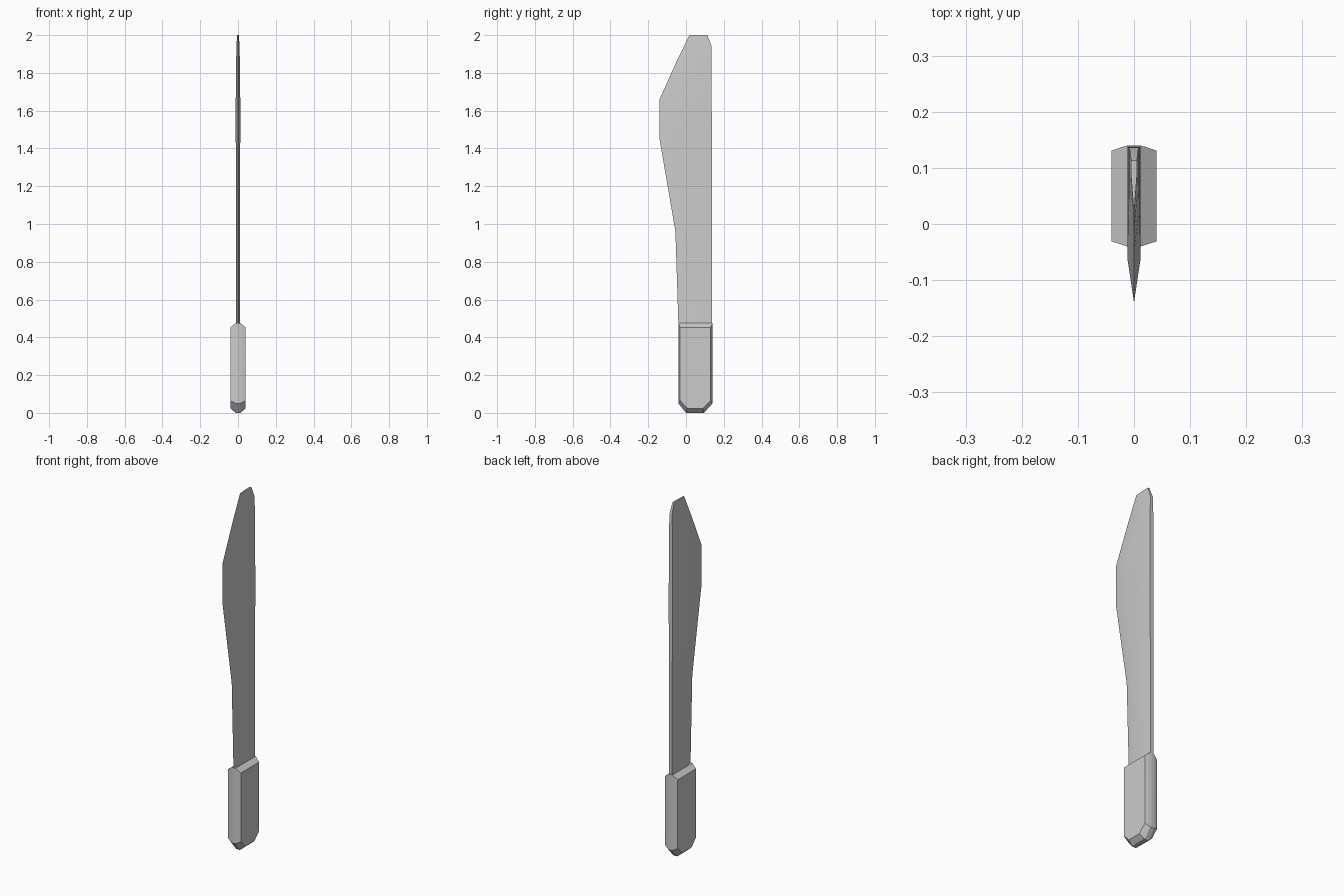
import bpy
import bmesh
import math

cube = bpy.data.objects.get("Cube")
if cube:
    bpy.data.objects.remove(cube, do_unlink=True)

# One shared grey
grey = bpy.data.materials.new("light grey")
grey.use_nodes = True
COLOUR = (0.6, 0.6, 0.6, 1)
grey.diffuse_color = COLOUR
grey.node_tree.nodes["Principled BSDF"].inputs["Base Color"].default_value = COLOUR


def loft(name, loops):
    """Skin a row of closed loops and cap both ends."""
    bm = bmesh.new()
    rings = [[bm.verts.new(p) for p in loop] for loop in loops]
    for a, b in zip(rings, rings[1:]):
        for i in range(len(a)):
            j = (i + 1) % len(a)
            bm.faces.new((a[i], a[j], b[j], b[i]))
    bm.faces.new(rings[0])
    bm.faces.new(rings[-1])
    bmesh.ops.recalc_face_normals(bm, faces=bm.faces)
    mesh = bpy.data.meshes.new(name)
    bm.to_mesh(mesh)
    bm.free()
    mesh.materials.append(grey)
    obj = bpy.data.objects.new(name, mesh)
    bpy.context.collection.objects.link(obj)
    bpy.ops.object.select_all(action="DESELECT")
    obj.select_set(True)
    bpy.context.view_layer.objects.active = obj
    bpy.ops.object.shade_smooth_by_angle(angle=math.radians(30))
    return obj


# Handle: clipped-corner outline, bevelled inwards to each flat side
outer = [(-0.04, 0.475), (-0.04, 0.05), (0.0, 0.0),
         (0.095, 0.0), (0.14, 0.05), (0.14, 0.475)]
inner = [(-0.031, 0.453), (-0.031, 0.065), (0.008, 0.024),
         (0.09, 0.024), (0.131, 0.065), (0.131, 0.453)]
loft("handle", [[(x, y, z) for y, z in outline] for x, outline in
                ((-0.04, inner), (-0.012, outer), (0.012, outer), (0.04, inner))])

# Blade sections: height, cutting edge y, shoulder y, spine y, half thickness
sections = [
    (0.46, -0.04, 0.01, 0.138, 0.010),
    (0.96, -0.056, 0.0, 0.138, 0.010),
    (1.45, -0.14, -0.06, 0.137, 0.012),
    (1.66, -0.14, -0.06, 0.136, 0.012),
    (1.86, -0.05, 0.03, 0.136, 0.010),
    (1.94, -0.011, 0.07, 0.136, 0.008),
    (2.0, 0.018, 0.085, 0.113, 0.005),
]
loft("blade", [[(0, edge, z), (w, shoulder, z), (w, spine, z),
                (-w, spine, z), (-w, shoulder, z)]
               for z, edge, shoulder, spine, w in sections])
